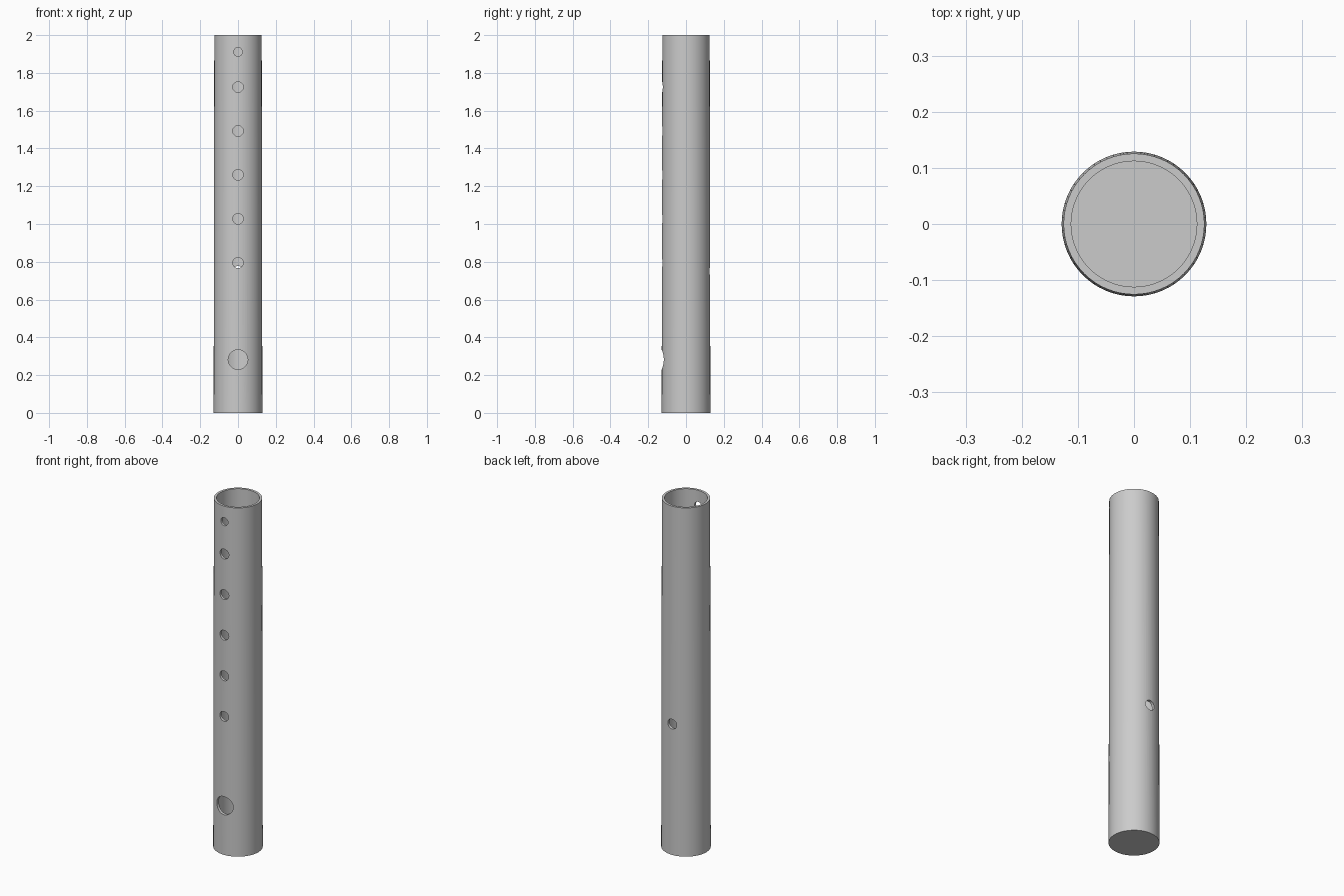
import bpy
import math

if "Cube" in bpy.data.objects:
    bpy.data.objects.remove(bpy.data.objects["Cube"], do_unlink=True)

SIDES = 64
grey = bpy.data.materials.new("plain grey")
grey.use_nodes = True
colour = (0.6, 0.6, 0.6, 1)
grey.diffuse_color = colour
grey.node_tree.nodes["Principled BSDF"].inputs["Base Color"].default_value = colour


def cone(name, r_bottom, r_top, z0, z1):
    bpy.ops.mesh.primitive_cone_add(vertices=SIDES, radius1=r_bottom, radius2=r_top,
                                    depth=z1 - z0, location=(0, 0, (z0 + z1) / 2))
    obj = bpy.context.object
    obj.name = name
    obj.data.materials.append(grey)
    return obj


def hole(name, z, radius, side):
    # Short rod through one wall only; side is -1 for front, +1 for back
    bpy.ops.mesh.primitive_cylinder_add(vertices=32, radius=radius, depth=0.16,
                                        location=(0, side * 0.13, z),
                                        rotation=(math.pi / 2, 0, 0))
    obj = bpy.context.object
    obj.name = name
    obj.data.materials.append(grey)
    return obj


# Slightly tapered tube, closed at the bottom
tube = cone("flute_tube", 0.129, 0.1255, 0, 2)

# Bore, finger holes, mouth hole and thumb hole
cutters = [cone("bore_cutter", 0.112, 0.112, 0.016, 2.1)]
for i in range(5):
    cutters.append(hole(f"finger_hole_cutter_{i + 1}", 0.794 + i * 0.2328, 0.028, -1))
cutters.append(hole("small_hole_cutter", 1.911, 0.023, -1))
cutters.append(hole("mouth_hole_cutter", 0.282, 0.052, -1))
cutters.append(hole("thumb_hole_cutter", 0.75, 0.028, 1))

bpy.ops.object.select_all(action="DESELECT")
tube.select_set(True)
bpy.context.view_layer.objects.active = tube
for cutter in cutters:
    cut = tube.modifiers.new(cutter.name, "BOOLEAN")
    cut.operation = "DIFFERENCE"
    cut.solver = "EXACT"
    cut.object = cutter
    bpy.ops.object.modifier_apply(modifier=cut.name)
for cutter in cutters:
    bpy.data.objects.remove(cutter, do_unlink=True)

bpy.ops.object.shade_smooth_by_angle(angle=math.radians(30))
